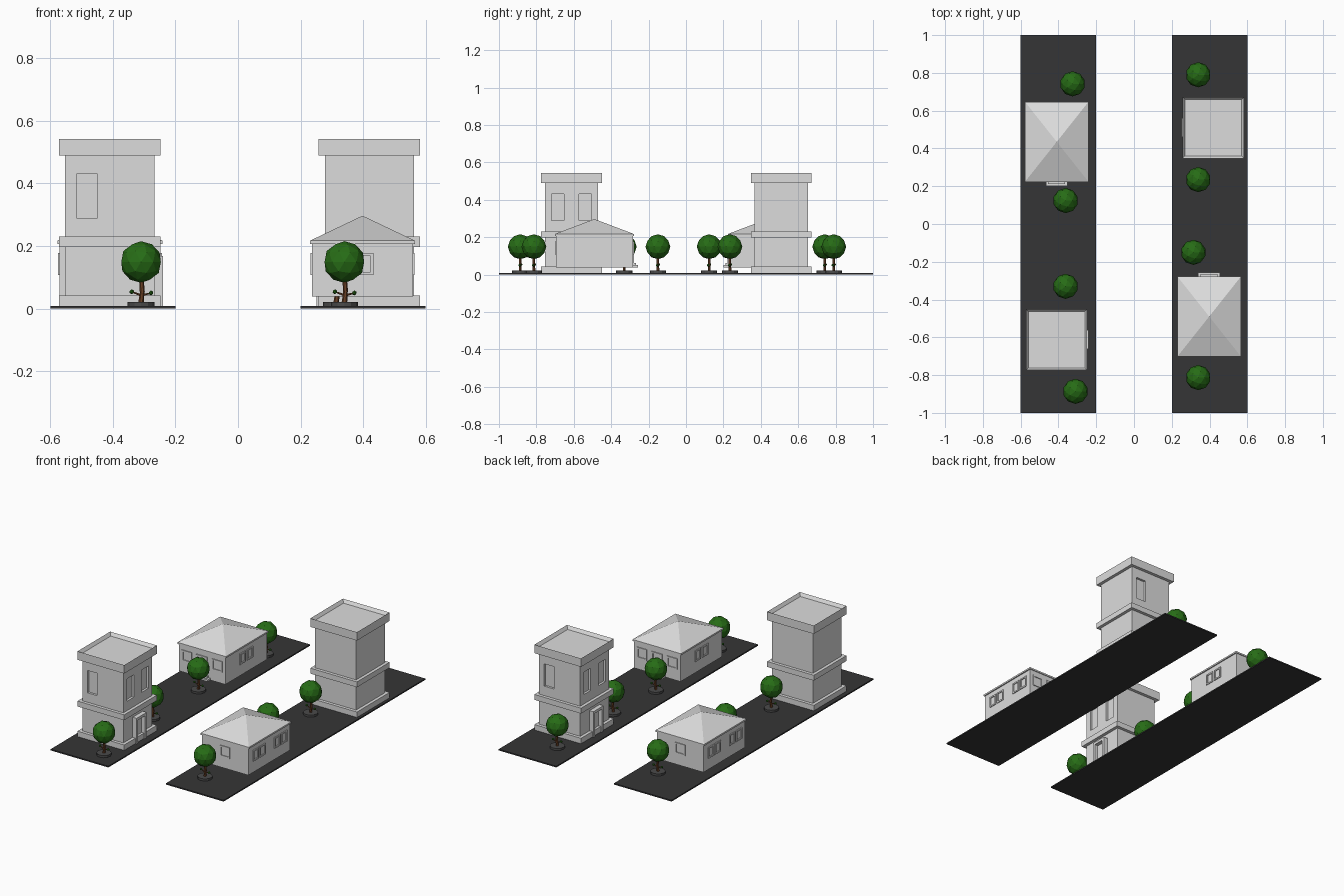
import bpy, bmesh, math
from mathutils import Matrix, Vector

if "Cube" in bpy.data.objects:
    bpy.data.objects.remove(bpy.data.objects["Cube"])


def mat(name, r, g, b):
    m = bpy.data.materials.new(name)
    m.diffuse_color = (r, g, b, 1)
    m.use_nodes = True
    m.node_tree.nodes["Principled BSDF"].inputs["Base Color"].default_value = m.diffuse_color
    return m


STONE = mat("pale_grey", 0.72, 0.72, 0.72)
ROAD = mat("dark_grey", 0.036, 0.036, 0.037)
PLATE = mat("planter_grey", 0.07, 0.07, 0.07)
LEAF = mat("leaf_green", 0.02, 0.15, 0.008)
BARK = mat("bark_brown", 0.14, 0.05, 0.018)


def box(bm, x0, x1, y0, y1, z0, z1):
    m = Matrix.Translation(((x0 + x1) / 2, (y0 + y1) / 2, (z0 + z1) / 2))
    m = m @ Matrix.Diagonal((abs(x1 - x0), abs(y1 - y0), abs(z1 - z0), 1))
    bmesh.ops.create_cube(bm, size=1, matrix=m)


def slab(bm, hx, hy, z0, z1):
    box(bm, -hx, hx, -hy, hy, z0, z1)


def wall_box(bm, side, dist, u0, u1, z0, z1, d0, d1):
    """Box on a wall: u runs along the wall, d is measured outward from it."""
    s = 1 if side[0] == "+" else -1
    a, b = sorted((s * (dist + d0), s * (dist + d1)))
    if side[1] == "x":
        box(bm, a, b, u0, u1, z0, z1)
    else:
        box(bm, u0, u1, a, b, z0, z1)


def frame(bm, side, dist, u, w, z0, z1, out, bar, sill=True):
    """Raised frame around an opening, with a thin pane inside."""
    h = w / 2
    wall_box(bm, side, dist, u - h, u - h + bar, z0, z1, -0.004, out)
    wall_box(bm, side, dist, u + h - bar, u + h, z0, z1, -0.004, out)
    wall_box(bm, side, dist, u - h + bar, u + h - bar, z1 - bar, z1, -0.004, out)
    if sill:
        wall_box(bm, side, dist, u - h + bar, u + h - bar, z0, z0 + bar, -0.004, out)


def finish(bm, name, material, mtx):
    bmesh.ops.recalc_face_normals(bm, faces=bm.faces)
    me = bpy.data.meshes.new(name)
    bm.to_mesh(me)
    bm.free()
    me.materials.append(material)
    ob = bpy.data.objects.new(name, me)
    ob.matrix_world = mtx
    bpy.context.collection.objects.link(ob)
    return ob


def placed(x, y, turn=0):
    return Matrix.Translation((x, y, 0)) @ Matrix.Rotation(math.radians(turn), 4, "Z")


def recess(ob, cut, mtx):
    """Cut window openings out of a wall object."""
    c = finish(cut, "window_cutter", STONE, mtx)
    c.hide_render = True
    mod = ob.modifiers.new("windows", "BOOLEAN")
    mod.operation = "DIFFERENCE"
    mod.object = c
    bpy.context.view_layer.update()
    bpy.context.view_layer.objects.active = ob
    bpy.ops.object.modifier_apply(modifier=mod.name)
    bpy.data.objects.remove(c)


def tower(m):
    w = 0.1425
    # upper storey with recessed windows
    bm = bmesh.new()
    slab(bm, w, w, 0.21, 0.50)
    ob = finish(bm, "tower_upper_wall", STONE, m)
    cut = bmesh.new()
    for side, u in (("+x", -0.073), ("+x", 0.073), ("-y", -0.073)):
        wall_box(cut, side, w, u - 0.034, u + 0.034, 0.29, 0.43, -0.014, 0.02)
    recess(ob, cut, m)
    # lower storey, plinth and ledge
    bm = bmesh.new()
    slab(bm, w, w, 0.03, 0.21)
    finish(bm, "tower_lower_wall", STONE, m)
    bm = bmesh.new()
    slab(bm, 0.162, 0.162, 0.006, 0.042)
    finish(bm, "tower_plinth", STONE, m)
    bm = bmesh.new()
    slab(bm, 0.162, 0.162, 0.197, 0.231)
    finish(bm, "tower_ledge", STONE, m)
    # parapet with sunken roof
    bm = bmesh.new()
    slab(bm, 0.162, 0.162, 0.49, 0.543)
    bm.normal_update()
    top = [f for f in bm.faces if f.normal.z > 0.9]
    bmesh.ops.inset_region(bm, faces=top, thickness=0.018)
    bmesh.ops.translate(bm, verts=top[0].verts, vec=(0, 0, -0.02))
    finish(bm, "tower_parapet", STONE, m)
    # door surround
    bm = bmesh.new()
    frame(bm, "+x", w, 0, 0.10, 0.006, 0.168, 0.027, 0.016, sill=False)
    wall_box(bm, "+x", w, -0.034, 0.034, 0.006, 0.152, -0.004, 0.004)
    finish(bm, "tower_door", STONE, m)


def house(m):
    hx, hy = 0.161, 0.206
    bm = bmesh.new()
    slab(bm, hx, hy, 0.038, 0.21)
    finish(bm, "house_walls", STONE, m)
    # hipped roof: eave slab pulled up to a point
    bm = bmesh.new()
    rx, ry = 0.168, 0.2115
    ring = [(-rx, -ry), (rx, -ry), (rx, ry), (-rx, ry)]
    lo = [bm.verts.new((x, y, 0.207)) for x, y in ring]
    hi = [bm.verts.new((x, y, 0.217)) for x, y in ring]
    tip = bm.verts.new((0, 0, 0.297))
    bm.faces.new(lo[::-1])
    for i in range(4):
        j = (i + 1) % 4
        bm.faces.new((lo[i], lo[j], hi[j], hi[i]))
        bm.faces.new((hi[i], hi[j], tip))
    finish(bm, "house_roof", STONE, m)
    # window frames
    bm = bmesh.new()
    for u in (-0.036, 0.036):
        frame(bm, "+x", hx, u, 0.056, 0.108, 0.177, 0.005, 0.009)
    for u in (-0.145, -0.078, 0.067, 0.134):
        frame(bm, "-x", hx, u, 0.056, 0.108, 0.177, 0.005, 0.009)
    for side, u in (("-y", -0.105), ("-y", 0.105), ("+y", 0)):
        frame(bm, side, hy, u, 0.07, 0.108, 0.177, 0.005, 0.009)
    finish(bm, "house_windows", STONE, m)
    # door and step
    bm = bmesh.new()
    frame(bm, "-y", hy, 0, 0.075, 0.06, 0.177, 0.006, 0.01, sill=False)
    wall_box(bm, "-y", hy, -0.058, 0.058, 0.038, 0.05, -0.004, 0.028)
    wall_box(bm, "-y", hy, -0.045, 0.045, 0.05, 0.062, -0.004, 0.018)
    finish(bm, "house_door_step", STONE, m)


def stick(bm, a, b, r0, r1):
    a, b = Vector(a), Vector(b)
    q = (b - a).to_track_quat("Z", "Y").to_matrix().to_4x4()
    bmesh.ops.create_cone(bm, cap_ends=True, segments=6, radius1=r0, radius2=r1,
                          depth=(b - a).length,
                          matrix=Matrix.Translation((a + b) / 2) @ q)


def tree(m):
    # planter disc
    bm = bmesh.new()
    bmesh.ops.create_cone(bm, cap_ends=True, segments=12, radius1=0.043, radius2=0.043,
                          depth=0.014, matrix=Matrix.Translation((0, 0, 0.014)))
    finish(bm, "tree_planter", PLATE, m)
    # trunk with twigs
    bm = bmesh.new()
    stick(bm, (0, 0, 0.018), (0.004, 0, 0.055), 0.009, 0.007)
    stick(bm, (0.004, 0, 0.053), (0, 0, 0.11), 0.008, 0.007)
    twigs = [(-0.03, 0.004, 0.054), (0.032, -0.004, 0.05)]
    for t in twigs:
        stick(bm, (0.002, 0, 0.042), t, 0.004, 0.002)
    finish(bm, "tree_trunk", BARK, m)
    # faceted crown and small leaf clumps
    bm = bmesh.new()
    bmesh.ops.create_icosphere(bm, subdivisions=2, radius=0.0665,
                               matrix=Matrix.Translation((0, 0, 0.149)))
    for t in twigs:
        bmesh.ops.create_icosphere(bm, subdivisions=1, radius=0.008,
                                   matrix=Matrix.Translation(t))
    finish(bm, "tree_crown", LEAF, m)


# two ground strips
for s in (-1, 1):
    bm = bmesh.new()
    slab(bm, 0.2, 1.0, 0, 0.008)
    finish(bm, "ground_strip", ROAD, placed(0.4 * s, 0))

tower(placed(-0.41, -0.612))
tower(placed(0.42, 0.51, 180))
house(placed(-0.409, 0.435))
house(placed(0.398, -0.49, 180))

for x, y in ((-0.325, 0.742), (-0.362, 0.124), (-0.362, -0.33), (-0.31, -0.886),
             (0.34, 0.79), (0.34, 0.235), (0.314, -0.15), (0.34, -0.813)):
    tree(placed(x, y, 0))
